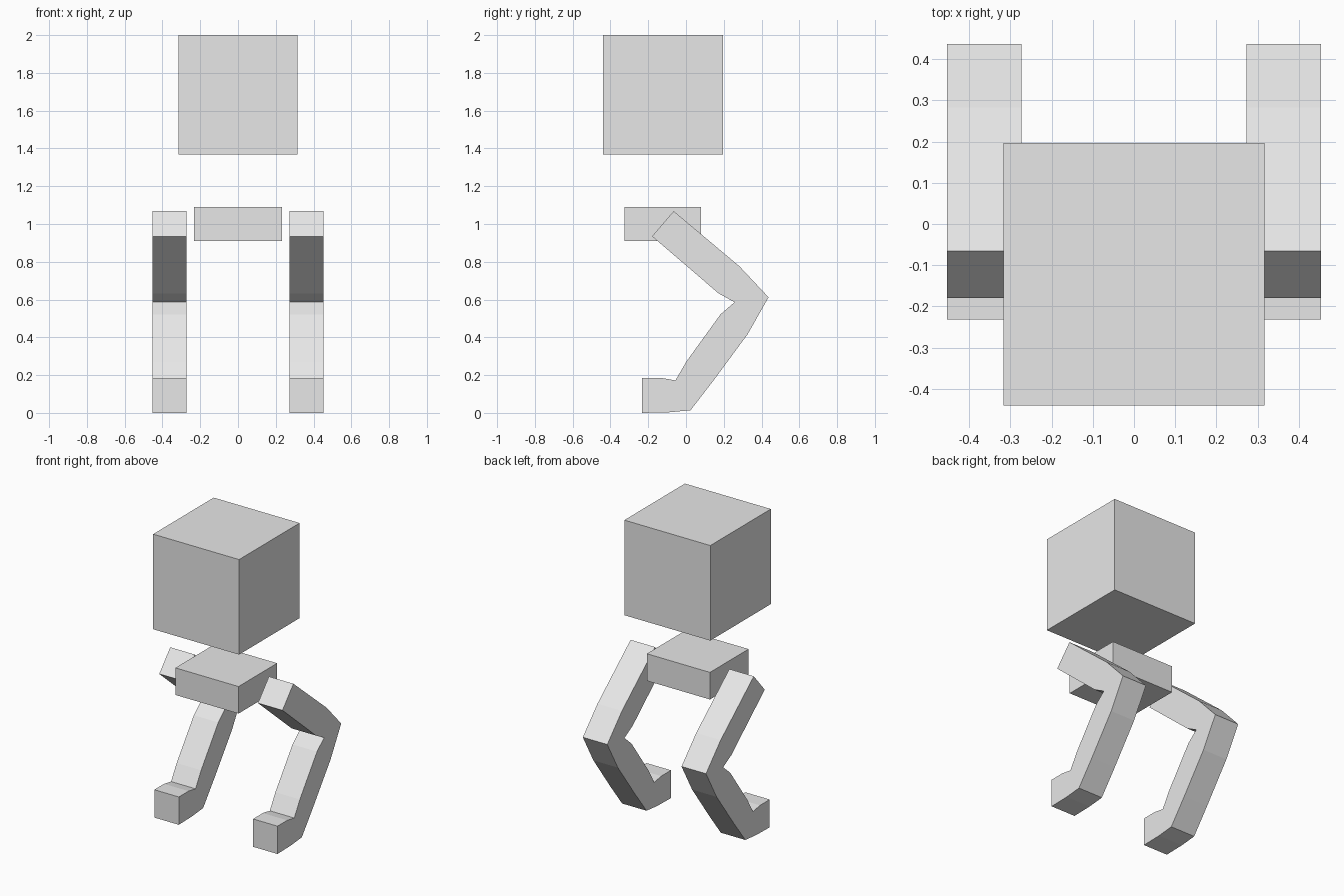
import bpy
import bmesh

cube = bpy.data.objects.get("Cube")
if cube:
    bpy.data.objects.remove(cube, do_unlink=True)

# One plain grey for the whole figure
grey = bpy.data.materials.new("light_grey")
grey.use_nodes = True
grey.diffuse_color = (0.8, 0.8, 0.8, 1)
grey.node_tree.nodes["Principled BSDF"].inputs["Base Color"].default_value = (0.8, 0.8, 0.8, 1)


def finish(name, bm):
    bmesh.ops.recalc_face_normals(bm, faces=bm.faces)
    mesh = bpy.data.meshes.new(name)
    bm.to_mesh(mesh)
    bm.free()
    mesh.materials.append(grey)
    obj = bpy.data.objects.new(name, mesh)
    bpy.context.collection.objects.link(obj)
    return obj


def box(name, size, centre):
    bm = bmesh.new()
    bmesh.ops.create_cube(bm, size=1)
    bmesh.ops.scale(bm, vec=size, verts=bm.verts)
    obj = finish(name, bm)
    obj.location = centre
    return obj


# Bent limb: pairs of (y, z) points on the inner and outer side, hip to toe
LEG_SECTIONS = [
    ((-0.18, 0.935), (-0.065, 1.068)),   # hip end
    ((0.172, 0.633), (0.283, 0.776)),
    ((0.257, 0.586), (0.437, 0.612)),    # knee
    ((0.183, 0.522), (0.326, 0.416)),
    ((0.003, 0.273), (0.146, 0.172)),
    ((-0.056, 0.172), (0.024, 0.014)),   # ankle
    ((-0.13, 0.185), (-0.09, 0.003)),
    ((-0.232, 0.185), (-0.232, 0.0)),    # toe end
]


def leg(name, side, near=0.273, far=0.453):
    bm = bmesh.new()
    rings = []
    for inner, outer in LEG_SECTIONS:
        corners = [(near, inner), (far, inner), (far, outer), (near, outer)]
        rings.append([bm.verts.new((side * x, y, z)) for x, (y, z) in corners])
    for a, b in zip(rings, rings[1:]):
        for i in range(4):
            j = (i + 1) % 4
            bm.faces.new((a[i], a[j], b[j], b[i]))
    bm.faces.new(rings[0])
    bm.faces.new(rings[-1])
    return finish(name, bm)


# Floating head and pelvis blocks
box("head", (0.632, 0.636, 0.632), (0, -0.122, 1.684))
box("pelvis", (0.464, 0.406, 0.18), (0, -0.123, 1.0))

# Legs
leg("left_leg", 1)
leg("right_leg", -1)
